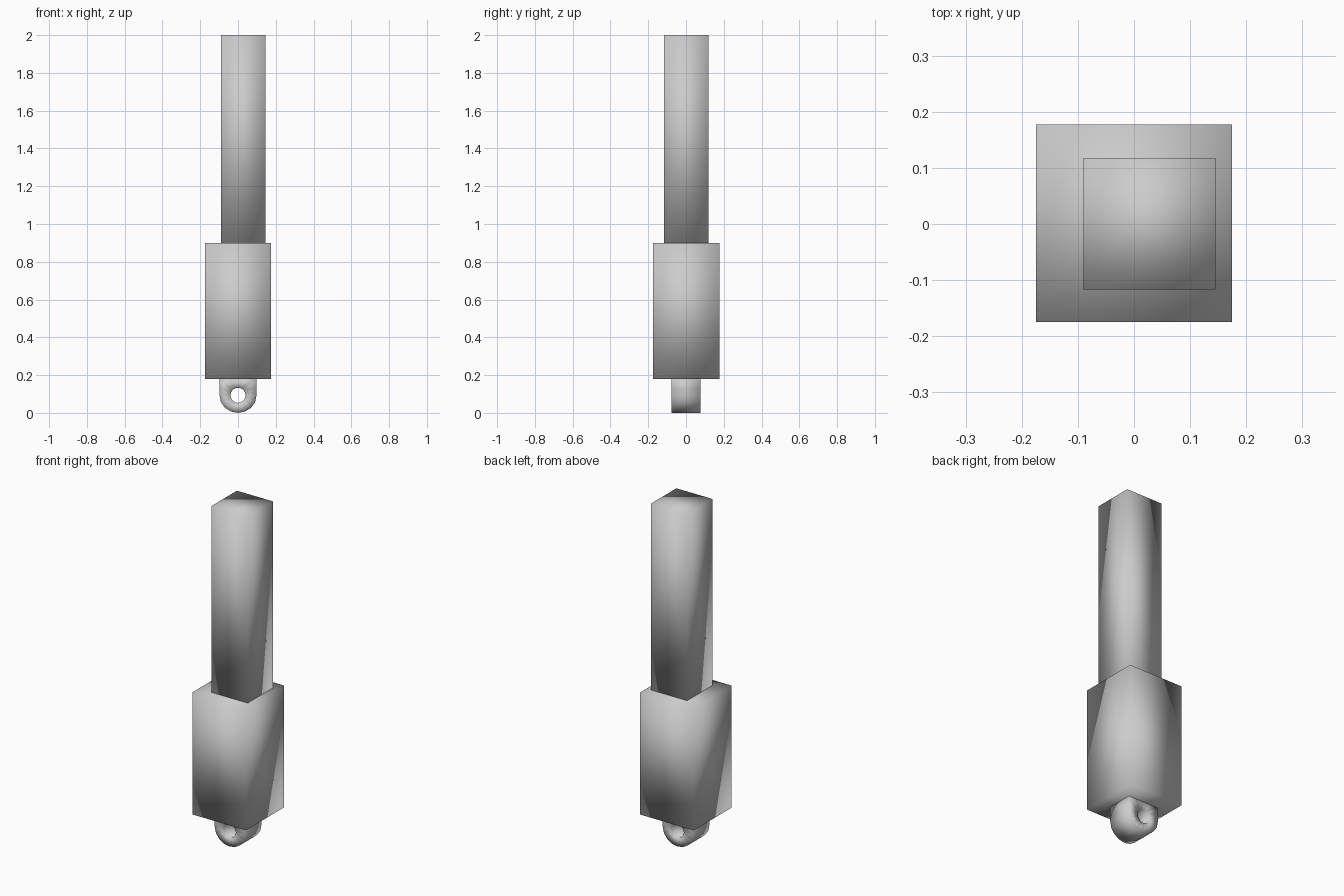
import bpy, bmesh, math

if "Cube" in bpy.data.objects:
    bpy.data.objects.remove(bpy.data.objects["Cube"])


def finish(name, bm):
    bmesh.ops.recalc_face_normals(bm, faces=bm.faces)
    for f in bm.faces:
        f.smooth = True
    mesh = bpy.data.meshes.new(name)
    bm.to_mesh(mesh)
    bm.free()
    obj = bpy.data.objects.new(name, mesh)
    bpy.context.collection.objects.link(obj)
    return obj


def box(name, x0, x1, y0, y1, z0, z1):
    bm = bmesh.new()
    bmesh.ops.create_cube(bm, size=1)
    for v in bm.verts:
        v.co.x = x0 if v.co.x < 0 else x1
        v.co.y = y0 if v.co.y < 0 else y1
        v.co.z = z0 if v.co.z < 0 else z1
    return finish(name, bm)


def eyelet(name, half_w, half_d, top, centre, hole, n=16):
    # U-shaped outline round a circular hole, extruded front to back
    bm = bmesh.new()
    rings = []
    for y in (-half_d, half_d):
        outer, inner = [], []
        for i in range(n):
            a = 2 * math.pi * i / n
            c, s = math.cos(a), math.sin(a)
            inner.append(bm.verts.new((hole * c, y, centre + hole * s)))
            if s > 1e-6:
                m = max(abs(c), abs(s))
                p = (half_w * c / m, y, centre + (top - centre) * s / m)
            else:
                p = (half_w * c, y, centre + centre * s)
            outer.append(bm.verts.new(p))
        rings += [outer, inner]
    fo, fi, bo, bi = rings
    for a, b in ((fo, fi), (fi, bi), (bi, bo), (bo, fo)):
        for i in range(n):
            j = (i + 1) % n
            bm.faces.new((a[i], a[j], b[j], b[i]))
    return finish(name, bm)


# Square housing
box("housing", -0.175, 0.175, -0.175, 0.177, 0.18, 0.90)
# Square shaft, slightly off centre
box("shaft", -0.09, 0.145, -0.117, 0.118, 0.90, 2.0)
# Mounting eye below
eyelet("mounting_eye", 0.098, 0.077, 0.18, 0.093, 0.04)
